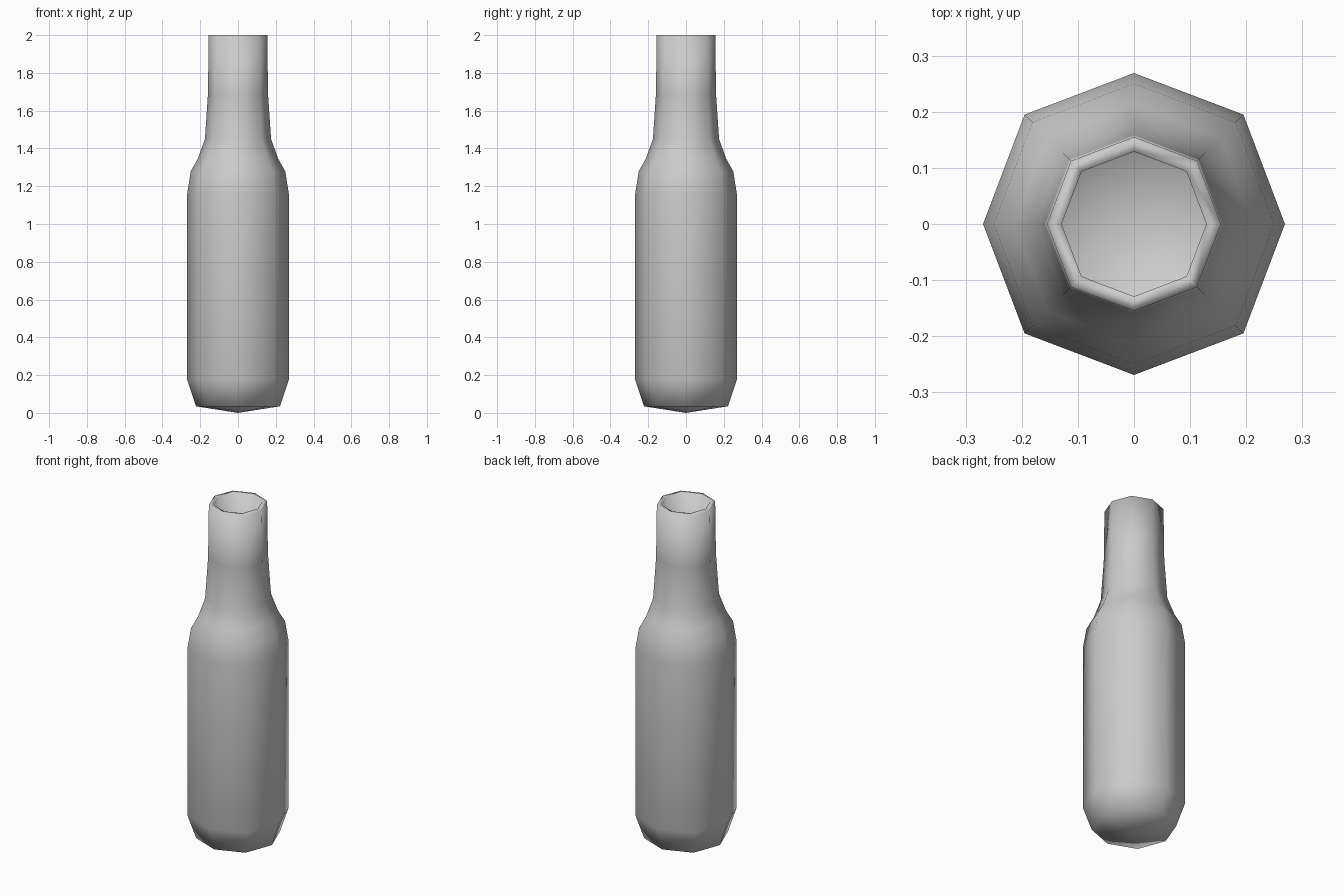
import bpy, bmesh, math

if "Cube" in bpy.data.objects:
    bpy.data.objects.remove(bpy.data.objects["Cube"])

SIDES = 8
WALL = 0.026
# outer profile from foot to lip: radius, height
outer = [(0.222, 0.035), (0.269, 0.175), (0.269, 1.16), (0.25, 1.28),
         (0.213, 1.345), (0.175, 1.45), (0.159, 1.69), (0.155, 2.0)]
# inner wall runs back down from the lip
inner = [(r - WALL, z) for r, z in reversed(outer[1:])] + [(0.2, 0.06)]

bm = bmesh.new()


def ring(r, z):
    verts = []
    for i in range(SIDES):
        # diagonal corners sit slightly further out
        k = r * (1.025 if i % 2 else 1.0)
        a = 2 * math.pi * i / SIDES
        verts.append(bm.verts.new((k * math.cos(a), k * math.sin(a), z)))
    return verts


def cap(loop, z):
    centre = bm.verts.new((0, 0, z))
    for i in range(SIDES):
        bm.faces.new((loop[i], loop[(i + 1) % SIDES], centre))


# walls, outside then inside
rings = [ring(r, z) for r, z in outer + inner]
for a, b in zip(rings, rings[1:]):
    for i in range(SIDES):
        j = (i + 1) % SIDES
        bm.faces.new((a[i], a[j], b[j], b[i]))

# pointed base and inner floor
cap(rings[0], 0.0)
cap(rings[-1], 0.03)
bmesh.ops.recalc_face_normals(bm, faces=bm.faces)

mesh = bpy.data.meshes.new("bottle")
bm.to_mesh(mesh)
bm.free()
bottle = bpy.data.objects.new("bottle", mesh)
bpy.context.collection.objects.link(bottle)

# smooth shading with sharp lip
bpy.context.view_layer.objects.active = bottle
bottle.select_set(True)
bpy.ops.object.shade_smooth_by_angle(angle=math.radians(95))
